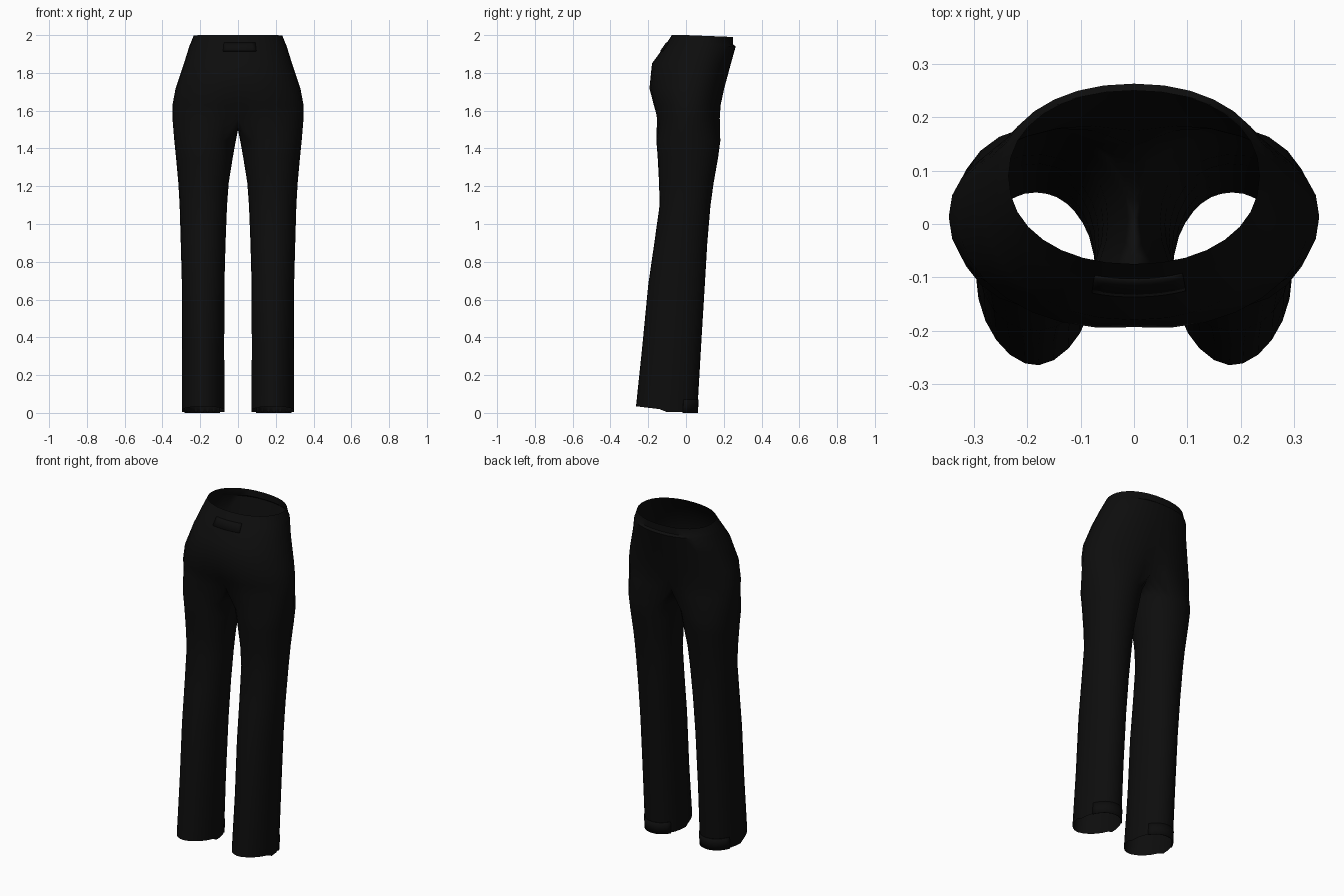
import bpy, bmesh
from math import sin, cos, radians, exp, copysign

cube = bpy.data.objects.get("Cube")
if cube:
    bpy.data.objects.remove(cube)

fabric = bpy.data.materials.new("black fabric")
fabric.use_nodes = True
colour = (0.004, 0.004, 0.004, 1)
fabric.diffuse_color = colour
bsdf = fabric.node_tree.nodes["Principled BSDF"]
bsdf.inputs["Base Color"].default_value = colour
bsdf.inputs["Roughness"].default_value = 0.9

# Sections: height, half width, front y, back y, widest y, cleft depth
PELVIS = [
    (2.0, .235, -.075, .25, .09, 0),
    (1.95, .254, -.108, .25, .08, 0),
    (1.94, .258, -.114, .263, .075, 0),
    (1.85, .286, -.18, .238, .05, 0),
    (1.72, .33, -.2, .208, .02, .03),
    (1.63, .347, -.18, .192, .015, .1),
    (1.56, .347, -.167, .192, .012, .25),
]
# Sections: height, inner x, outer x, front y, back y, widest y
LEG = [
    (1.44, .012, .337, -.157, .182, .01),
    (1.35, .028, .328, -.15, .17, .01),
    (1.22, .049, .316, -.143, .147, .005),
    (1.10, .058, .309, -.14, .13, 0),
    (0.90, .066, .303, -.168, .113, -.025),
    (0.68, .072, .297, -.2, .1, -.05),
    (0.35, .073, .297, -.232, .08, -.08),
    (0.0, .072, .296, -.265, .06, -.1),
]
OUTER, INNER, SPAN = 16, 8, 125


def section_point(row, degrees, power=2.1, grow=0):
    """Point on a rounded section; 0 degrees is outward, 90 is the back."""
    z, x_in, x_out, front, back, mid = row
    c, s = cos(radians(degrees)), sin(radians(degrees))
    x = (x_in + x_out) / 2 + ((x_out - x_in) / 2 + grow) * copysign(abs(c) ** (2 / power), c)
    depth = (back - mid if s > 0 else mid - front) + grow
    return [x, mid + depth * copysign(abs(s) ** (2 / power), s), z]


def pelvis_row(row):
    z, half, front, back, mid, _ = row
    return (z, -half, half, front, back, mid)


def row_at(rows, z):
    """Section interpolated at height z."""
    for a, b in zip(rows, rows[1:]):
        if b[0] <= z <= a[0]:
            t = (a[0] - z) / (a[0] - b[0])
            return tuple(p + (q - p) * t for p, q in zip(a, b))


def finish(name, bm, mirror=False, thickness=0):
    bmesh.ops.recalc_face_normals(bm, faces=bm.faces)
    mesh = bpy.data.meshes.new(name)
    bm.to_mesh(mesh)
    bm.free()
    mesh.materials.append(fabric)
    obj = bpy.data.objects.new(name, mesh)
    bpy.context.collection.objects.link(obj)
    if thickness:
        mod = obj.modifiers.new("thickness", 'SOLIDIFY')
        mod.thickness, mod.offset = thickness, 0
    if mirror:
        mod = obj.modifiers.new("mirror", 'MIRROR')
        mod.use_clip = True
        mod.merge_threshold = 0.0005
    bpy.ops.object.select_all(action='DESELECT')
    obj.select_set(True)
    bpy.context.view_layer.objects.active = obj
    bpy.ops.object.shade_smooth_by_angle(angle=radians(40))
    return obj


def bridge(bm, upper, lower, closed=False):
    count = len(upper) if closed else len(upper) - 1
    for i in range(count):
        j = (i + 1) % len(upper)
        bm.faces.new((upper[i], upper[j], lower[j], lower[i]))


# Trousers: half pelvis running down into one leg, mirrored
bm = bmesh.new()
previous = None
for row in PELVIS:
    ring = []
    for i in range(OUTER + 1):
        p = section_point(pelvis_row(row), 90 - 180 * i / OUTER, 2.15)
        p[1] -= (p[1] - row[4]) * row[5] * exp(-(p[0] / .07) ** 2)
        p[2] -= .01 * max(0, p[1]) / .25 if row[0] > 1.99 else 0
        if i in (0, OUTER):
            p[0] = 0
        ring.append(bm.verts.new(p))
    if previous:
        bridge(bm, previous, ring)
    previous = ring

# Crotch seam from the front centre back to the rear centre
front, back = previous[-1].co.copy(), previous[0].co.copy()
for i in range(1, INNER):
    t = i / INNER
    p = front.lerp(back, t)
    p.z = 1.5 + .06 * abs(2 * t - 1) ** 2
    previous.append(bm.verts.new(p))

for row in LEG:
    angles = [SPAN - 2 * SPAN * i / OUTER for i in range(OUTER + 1)]
    angles += [-SPAN - (360 - 2 * SPAN) * i / INNER for i in range(1, INNER)]
    ring = []
    for a in angles:
        p = section_point(row, a, 1.85 if row[0] < .5 and sin(radians(a)) < 0 else 2.1)
        if row[0] == 0:   # raised hem over the foot
            p[2] = .02 - .12 * (p[1] + .14) if p[1] < -.13 else .004
        ring.append(bm.verts.new(p))
    bridge(bm, previous, ring, True)
    previous = ring
finish("trousers", bm, mirror=True)


def strip(name, rows, angles, heights, grow, mirror=False):
    """Thin plate following the cloth surface."""
    bm = bmesh.new()
    previous = None
    for z in heights:
        row = row_at(rows, z)
        ring = [bm.verts.new(section_point(row, a, 2.1, grow)) for a in angles]
        if previous:
            bridge(bm, previous, ring)
        previous = ring
    return finish(name, bm, mirror, .004)


# Waist patch and heel tabs
strip("waist_patch", [pelvis_row(r) for r in PELVIS],
      [-106 + 4.5 * i for i in range(9)], (1.96, 1.945, 1.915), .003)
strip("heel_tab", LEG, [30 + 10 * i for i in range(12)], (.07, .035, 0), .001, True)
